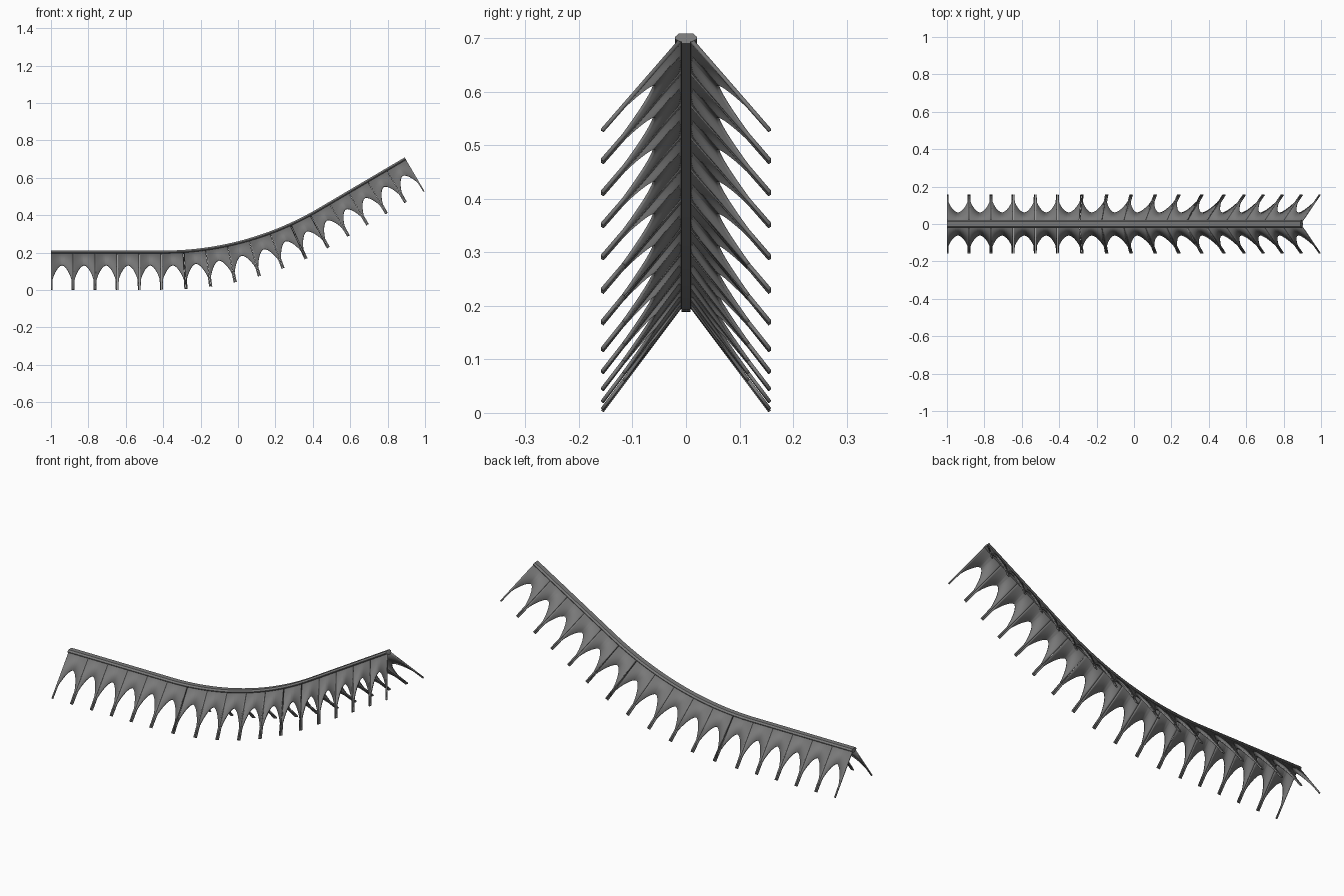
import bpy, bmesh, math

cube = bpy.data.objects.get("Cube")
if cube:
    bpy.data.objects.remove(cube, do_unlink=True)

grey = bpy.data.materials.new("slate_grey")
grey.use_nodes = True
colour = (0.19, 0.19, 0.19, 1)
grey.diffuse_color = colour
grey.node_tree.nodes["Principled BSDF"].inputs["Base Color"].default_value = colour

# Ridge line: flat run, circular bend, straight climb
TOP, FLAT, RADIUS, ANGLE, LENGTH, BAYS = 0.211, 0.6, 1.635, math.radians(30.5), 2.006, 17
BAY = LENGTH / BAYS
TIP, HALF_LEG, SPRING, APEX, EAVE = 0.208, 0.008, 0.155, 0.078, 0.010


def place(s, y, d):
    """Point at distance s along the ridge, sideways y, depth d below it."""
    a = min(max((s - FLAT) / RADIUS, 0), ANGLE)
    rest = max(s - FLAT - RADIUS * ANGLE, 0)
    x = -1 + min(s, FLAT) + RADIUS * math.sin(a) + rest * math.cos(a)
    z = TOP + RADIUS * (1 - math.cos(a)) + rest * math.sin(a)
    return (x + d * math.sin(a), y, z - d * math.cos(a))


def finish(name, bm):
    bmesh.ops.recalc_face_normals(bm, faces=bm.faces)
    mesh = bpy.data.meshes.new(name)
    bm.to_mesh(mesh)
    bm.free()
    mesh.materials.append(grey)
    obj = bpy.data.objects.new(name, mesh)
    bpy.context.collection.objects.link(obj)
    return obj


def arch(u):
    """Depth of the pointed arch edge, u from 0 at the leg to 1 at the crown."""
    return APEX + (SPRING - APEX) * ((1 - u) ** 2 * 0.75 + 0.25 * (1 - math.sqrt(u)))


def sloped_side(name, side):
    bm = bmesh.new()
    steps = 8

    def quad(s0, s1, top0, top1, low0, low1):
        corners = [(s0, top0), (s1, top1), (s1, low1), (s0, low0)]
        bm.faces.new([bm.verts.new(place(s, side * (0.008 + (d - EAVE) * 0.75), d))
                      for s, d in corners])

    for bay in range(BAYS):
        start, end = bay * BAY + 0.0006, (bay + 1) * BAY - 0.0006
        # Half a leg at each end of the bay, wider where it meets the arch
        for edge, sign in ((start, 1), (end, -1)):
            inner = edge + sign * HALF_LEG
            quad(edge, inner, EAVE, EAVE, SPRING, SPRING)
            quad(edge, inner - sign * 0.001, SPRING, SPRING, TIP, TIP)
            bm.verts.ensure_lookup_table()
            # Arched panel from the leg to the crown
            span = (end - start) / 2 - HALF_LEG
            for i in range(steps):
                u0, u1 = (i / steps) ** 1.6, ((i + 1) / steps) ** 1.6
                quad(inner + sign * span * u0, inner + sign * span * u1,
                     EAVE, EAVE, arch(u0), arch(u1))
    # Weld panels, closing the tiny step at the head of each leg
    bmesh.ops.remove_doubles(bm, verts=bm.verts, dist=0.00105)
    obj = finish(name, bm)
    solid = obj.modifiers.new("thickness", "SOLIDIFY")
    solid.thickness = 0.006
    solid.offset = 0
    return obj


def ridge_bar(name, half, sections):
    """Sweep a symmetrical profile along the ridge."""
    profile = half + [(-y, d) for y, d in reversed(half)]
    bm = bmesh.new()
    rings = [[bm.verts.new(place(LENGTH * i / sections, y, d)) for y, d in profile]
             for i in range(sections + 1)]
    n = len(profile)
    for a, b in zip(rings, rings[1:]):
        for j in range(n):
            k = (j + 1) % n
            bm.faces.new((a[j], a[k], b[k], b[j]))
    bm.faces.new(rings[0])
    bm.faces.new(rings[-1])
    return finish(name, bm)


sides = [sloped_side("left_slope", 1), sloped_side("right_slope", -1)]
for obj in sides:
    obj.name = "back_slope" if obj is sides[0] else "front_slope"

ridge_bar("ridge_cap", [(0.013, 0), (0.021, 0.008), (0.020, 0.012), (0.012, 0.017)], BAYS * 4)
ridge_bar("ridge_beam", [(0.008, 0.010), (0.008, 0.022)], BAYS * 4)

for obj in list(bpy.context.collection.objects):
    if obj.name in ("back_slope", "front_slope", "ridge_cap", "ridge_beam"):
        bpy.ops.object.select_all(action="DESELECT")
        obj.select_set(True)
        bpy.context.view_layer.objects.active = obj
        bpy.ops.object.shade_smooth_by_angle(angle=math.radians(25))
